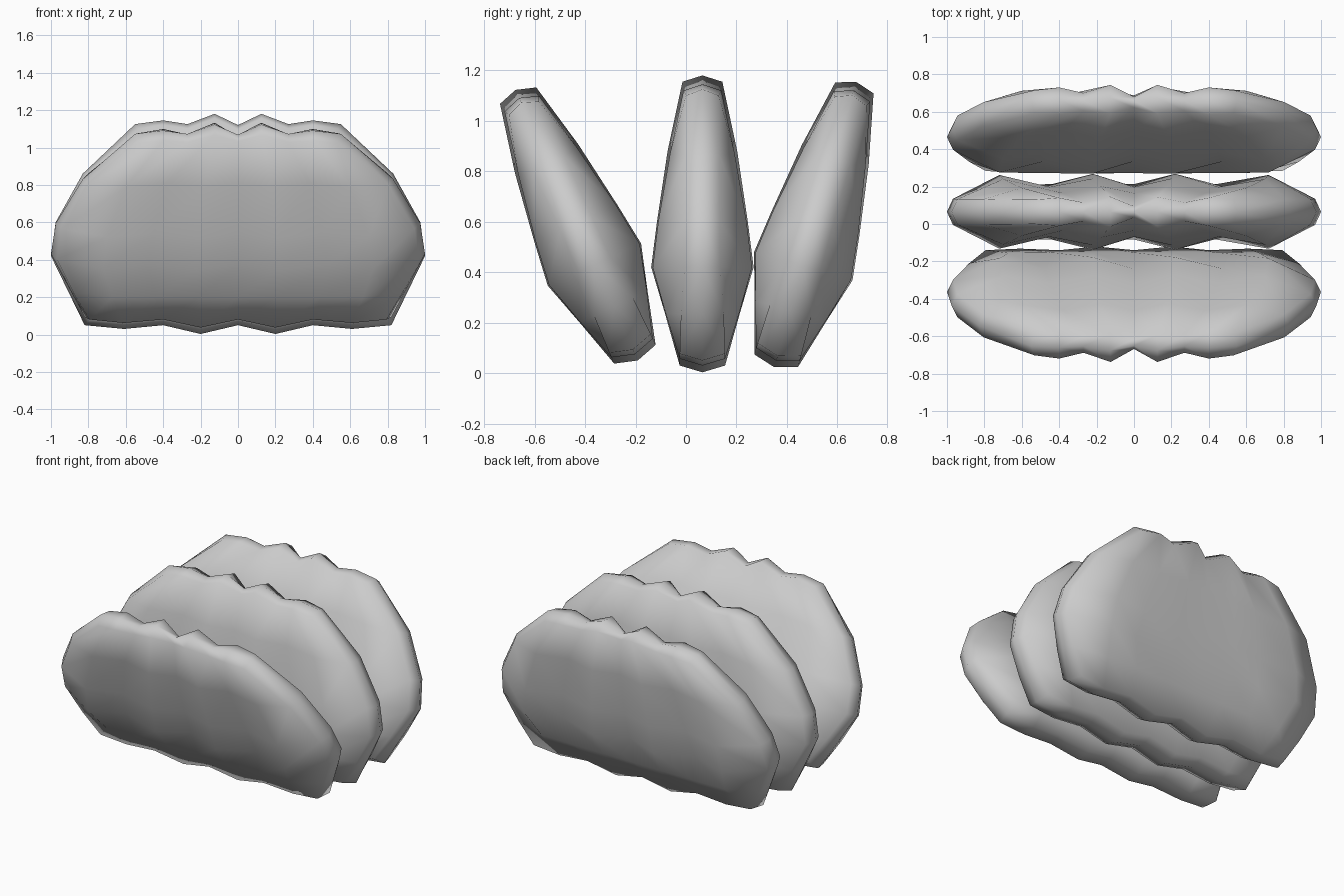
import bpy, bmesh

from math import radians

if "Cube" in bpy.data.objects:
    bpy.data.objects.remove(bpy.data.objects["Cube"])

PIVOT = 0.42   # height of the widest line, each slab leans about it

# rows from bottom to top, columns from middle to right edge: x, z, half thickness
XS = [[0, .20, .40, .61, .82],
      [0, .21, .44, .67, .91],
      [0, .22, .48, .72, 1.0],
      [0, .21, .45, .70, .975],
      [0, .18, .38, .60, .83],
      [0, .125, .27, .40, .55]]
ZS = [[.05, .003, .05, .03, .05],
      [.235] * 5,
      [.42] * 5,
      [.60] * 5,
      [.88, .88, .88, .87, .86],
      [1.12, 1.18, 1.125, 1.145, 1.125]]
TS = [[.09, .09, .09, .09, .09],
      [.148, .148, .148, .145, .085],
      [.135, .203, .135, .197, .07],
      [.133, .18, .133, .175, .068],
      [.10, .138, .10, .128, .068],
      [.03, .079, .05, .075, .065]]
R, C = 6, 9


def slab(name, y, z0, lean):
    bm = bmesh.new()

    def point(r, c):
        k = abs(c - 4)
        return XS[r][k] * (1 if c >= 4 else -1), ZS[r][k] - PIVOT, TS[r][k]

    # fluted front and back faces, rim pulled in slightly
    sides = []
    for s in (-1, 1):
        grid = {}
        for r in range(R):
            for c in range(C):
                x, z, t = point(r, c)
                if c in (0, C - 1):
                    x *= 0.968
                if r == 0:
                    z += 0.027
                if r == R - 1:
                    z -= 0.025
                grid[r, c] = bm.verts.new((x, s * t, z))
        for r in range(R - 1):
            for c in range(C - 1):
                bm.faces.new((grid[r, c], grid[r, c + 1], grid[r + 1, c + 1], grid[r + 1, c]))
        sides.append(grid)

    # outer ridge joining both faces
    loop = ([(0, c) for c in range(C)] + [(r, C - 1) for r in range(1, R)]
            + [(R - 1, c) for c in range(C - 2, -1, -1)] + [(r, 0) for r in range(R - 2, 0, -1)])
    ridge = []
    for r, c in loop:
        x, z, t = point(r, c)
        ridge.append(bm.verts.new((x, 0, z)))
    for i in range(len(loop)):
        j = (i + 1) % len(loop)
        for g in sides:
            bm.faces.new((g[loop[i]], g[loop[j]], ridge[j], ridge[i]))

    bmesh.ops.recalc_face_normals(bm, faces=bm.faces)
    for f in bm.faces:
        f.smooth = True
    mesh = bpy.data.meshes.new(name)
    bm.to_mesh(mesh)
    bm.free()
    ob = bpy.data.objects.new(name, mesh)
    bpy.context.collection.objects.link(ob)
    ob.location = (0, y, z0)
    ob.rotation_euler = (radians(lean), 0, 0)


# three fanned slabs
slab("front_slab", -0.363, PIVOT + 0.01, 24.3)
slab("middle_slab", 0.065, PIVOT, 0)
slab("back_slab", 0.465, PIVOT + 0.004, -16)
